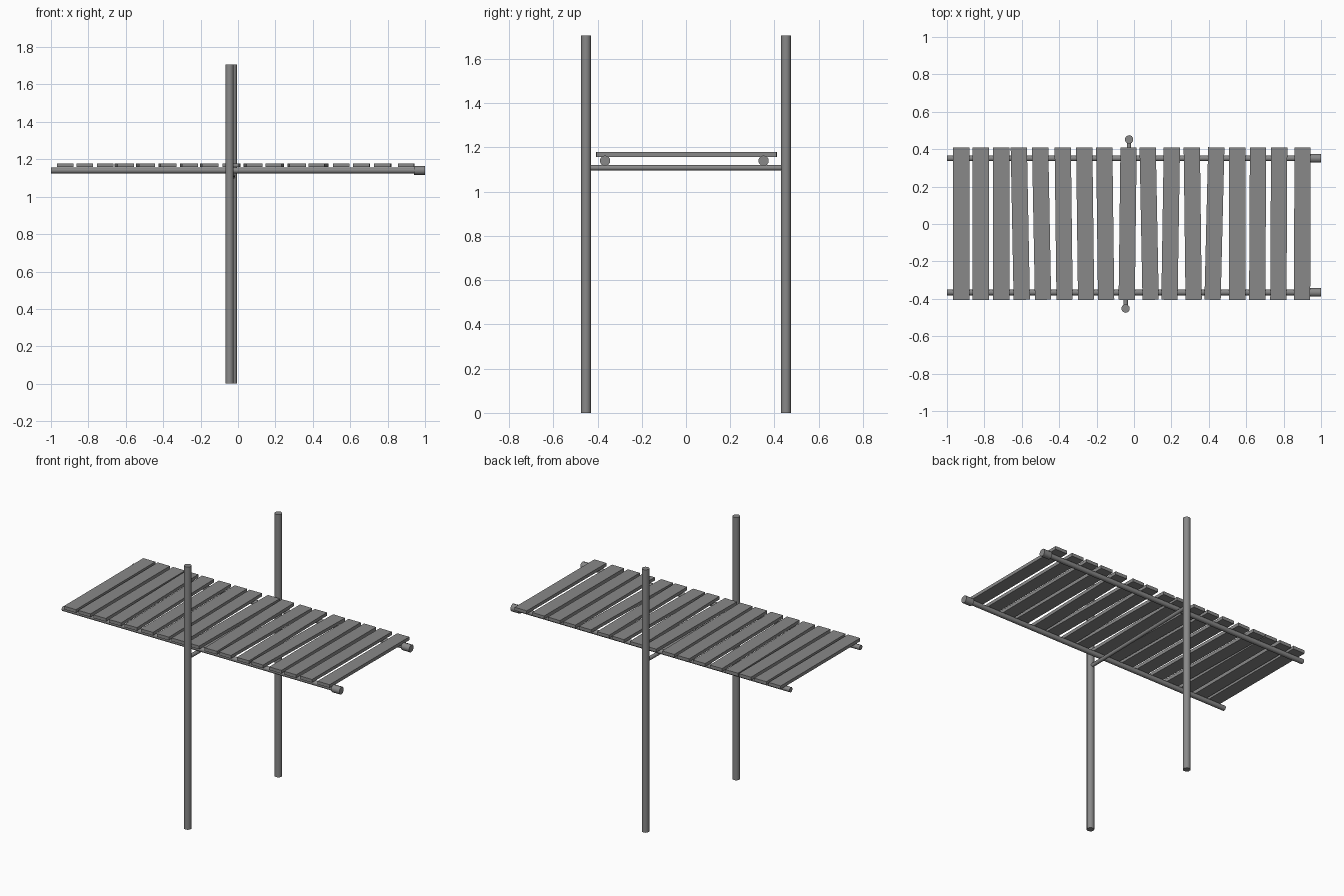
import bpy
from math import radians
from mathutils import Vector

cube = bpy.data.objects.get("Cube")
if cube:
    bpy.data.objects.remove(cube, do_unlink=True)

grey = bpy.data.materials.new("weathered grey")
grey.use_nodes = True
colour = (0.25, 0.25, 0.25, 1)
grey.diffuse_color = colour
grey.node_tree.nodes["Principled BSDF"].inputs["Base Color"].default_value = colour


def pole(name, start, end, radius, sides=10):
    """Round bar between two points."""
    start, end = Vector(start), Vector(end)
    axis = end - start
    bpy.ops.mesh.primitive_cylinder_add(vertices=sides, radius=radius, depth=axis.length,
                                        location=(start + end) / 2)
    ob = bpy.context.object
    ob.name = name
    ob.rotation_euler = axis.to_track_quat('Z', 'Y').to_euler()
    ob.data.materials.append(grey)
    bpy.ops.object.shade_smooth_by_angle(angle=radians(50))


# Upright posts and the beam that joins them
FRONT, BACK = (-0.045, -0.452), (-0.026, 0.452)
pole("front_post", (*FRONT, 0), (*FRONT, 1.707), 0.023)
pole("back_post", (*BACK, 0), (*BACK, 1.707), 0.023)
pole("cross_beam", (*FRONT, 1.108), (*BACK, 1.108), 0.012)

# Long rails with a thick collar at one end
for side, y in (("front", -0.366), ("back", 0.351)):
    pole(side + "_rail", (-1, y, 1.14), (0.95, y, 1.14), 0.016)
    pole(side + "_rail_collar", (0.942, y, 1.14), (1, y, 1.14), 0.024)

# Deck planks: centre along the deck, and skew in degrees
planks = [(-.924, 0), (-.82, 0), (-.71, 0), (-.608, 1.1), (-.494, 1.1), (-.376, .7),
          (-.261, .7), (-.154, .7), (-.034, -.7), (.081, 1.1), (.196, -.9), (.314, .7),
          (.43, -1.4), (.552, 0), (.661, -.3), (.774, -.3), (.9, -.2)]
for i, (x, skew) in enumerate(planks):
    bpy.ops.mesh.primitive_cube_add(size=1, location=(x, 0.002, 1.168))
    ob = bpy.context.object
    ob.name = f"plank_{i + 1}"
    ob.scale = (0.087, 0.815, 0.021)
    ob.rotation_euler.z = radians(skew)
    ob.data.materials.append(grey)
